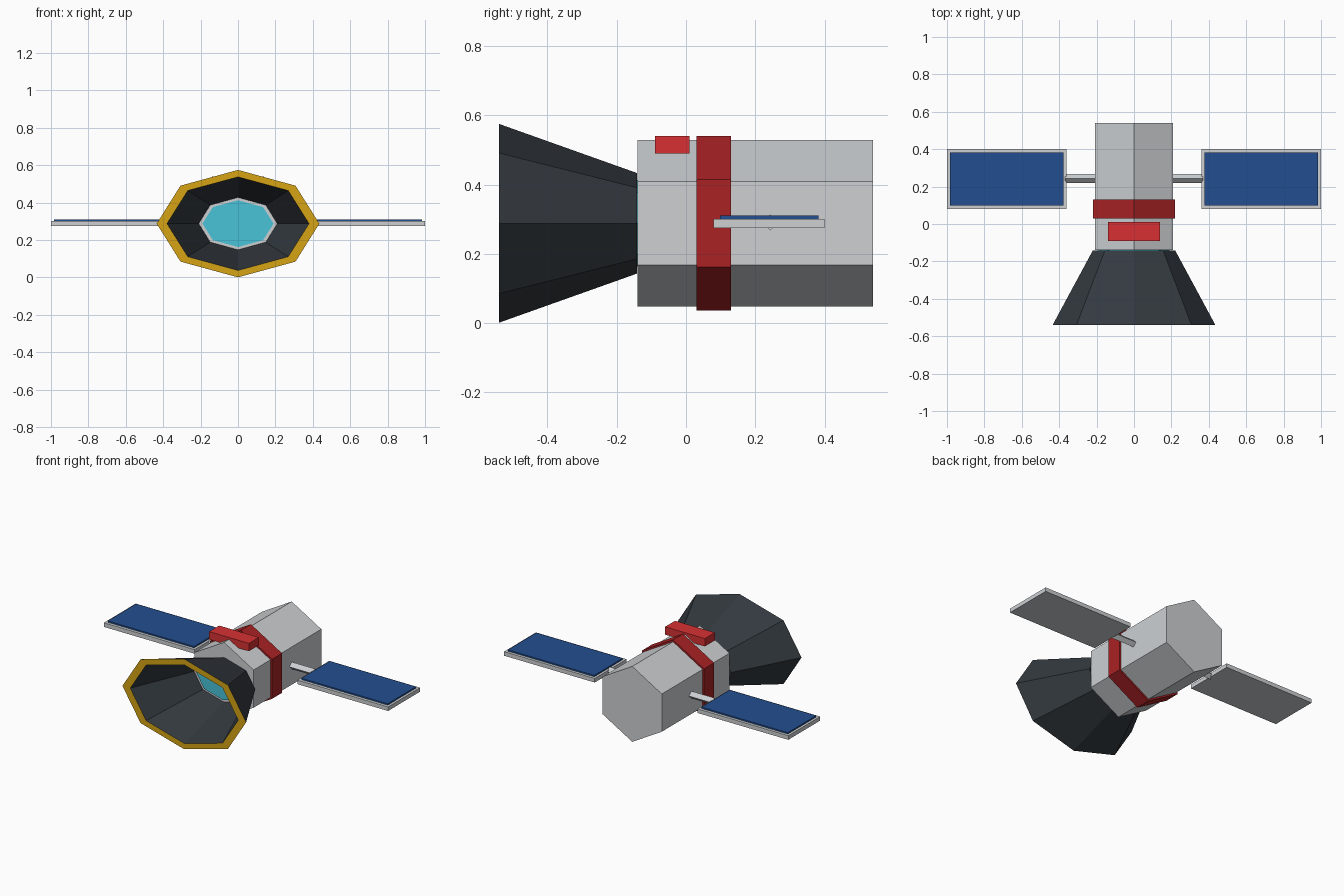
import bpy, bmesh, math
from mathutils import Vector

old = bpy.data.objects.get("Cube")
if old:
    bpy.data.objects.remove(old, do_unlink=True)

MID = 0.288  # height of the main axis


def material(name, r, g, b):
    m = bpy.data.materials.new(name)
    m.use_nodes = True
    m.diffuse_color = (r, g, b, 1)
    m.node_tree.nodes["Principled BSDF"].inputs["Base Color"].default_value = (r, g, b, 1)
    return m


grey = material("light grey", 0.61, 0.63, 0.65)
dark = material("charcoal", 0.034, 0.042, 0.051)
gold = material("gold", 0.66, 0.37, 0.007)
cyan = material("cyan", 0.065, 0.55, 0.69)
blue = material("solar blue", 0.016, 0.076, 0.28)
red = material("bright red", 0.68, 0.03, 0.032)
deep_red = material("deep red", 0.40, 0.016, 0.018)


def finish(name, bm, *mats):
    bmesh.ops.recalc_face_normals(bm, faces=bm.faces)
    mesh = bpy.data.meshes.new(name)
    bm.to_mesh(mesh)
    bm.free()
    for m in mats:
        mesh.materials.append(m)
    ob = bpy.data.objects.new(name, mesh)
    bpy.context.collection.objects.link(ob)
    return ob


def ring(bm, sides, rx, rz, y):
    """Ring of points around the y axis, with one point straight up."""
    angles = [math.tau * i / sides for i in range(sides)]
    return [bm.verts.new((rx * math.sin(a), y, MID + rz * math.cos(a))) for a in angles]


def bridge(bm, a, b):
    n = len(a)
    return [bm.faces.new((a[i], a[(i + 1) % n], b[(i + 1) % n], b[i])) for i in range(n)]


def prism(name, sides, rx, rz, y0, y1, mat):
    bm = bmesh.new()
    a, b = ring(bm, sides, rx, rz, y0), ring(bm, sides, rx, rz, y1)
    bridge(bm, a, b)
    bm.faces.new(a)
    bm.faces.new(b)
    return finish(name, bm, mat)


def box(name, lo, hi, mat):
    lo, hi = Vector(lo), Vector(hi)
    bm = bmesh.new()
    bmesh.ops.create_cube(bm, size=1)
    for v in bm.verts:
        v.co = (lo + hi) / 2 + v.co * (hi - lo)
    return finish(name, bm, mat)


# Hexagonal hull, its band and the block on top
prism("body", 6, 0.24, 0.24, -0.14, 0.54, grey)
prism("body_band", 6, 0.252, 0.252, 0.03, 0.13, deep_red)
box("top_block", (-0.14, -0.09, 0.49), (0.14, 0.01, 0.54), red)

# Flared shroud: hollow eight-sided cone with a gold front lip
bm = bmesh.new()
outer_front = ring(bm, 8, 0.435, 0.287, -0.54)
inner_front = ring(bm, 8, 0.38, 0.25, -0.54)
inner_back = ring(bm, 8, 0.21, 0.14, -0.141)
outer_back = ring(bm, 8, 0.22, 0.145, -0.141)
lip = bridge(bm, outer_front, inner_front)
bridge(bm, inner_front, inner_back)
bridge(bm, inner_back, outer_back)
bridge(bm, outer_back, outer_front)
for f in lip:
    f.material_index = 1
finish("shroud", bm, dark, gold)

# Window at the bottom of the shroud
prism("front_window", 8, 0.19, 0.125, -0.148, -0.14, cyan)

# Solar wings on both sides
for side, s in (("left", 1), ("right", -1)):
    def span(a, b):
        return sorted((s * a, s * b))

    x0, x1 = span(0.362, 1.0)
    box(side + "_panel_frame", (x0, 0.08, 0.275), (x1, 0.40, 0.301), grey)
    x0, x1 = span(0.377, 0.985)
    box(side + "_solar_cells", (x0, 0.098, 0.30), (x1, 0.383, 0.31), blue)

    # Square strut standing on its edge
    arm = bmesh.new()
    x0, x1 = span(0.19, 0.37)
    bmesh.ops.create_cone(arm, cap_ends=True, segments=4, radius1=0.023, radius2=0.023, depth=x1 - x0)
    for v in arm.verts:
        x, y, z = v.co
        if abs(abs(x) - abs(y)) < 0.001:  # turn corners to top and bottom
            x, y = (x - y) * math.sqrt(0.5), (x + y) * math.sqrt(0.5)
        v.co = ((x0 + x1) / 2 + z, 0.243 + x, 0.29 + y)
    finish(side + "_panel_arm", arm, grey)
